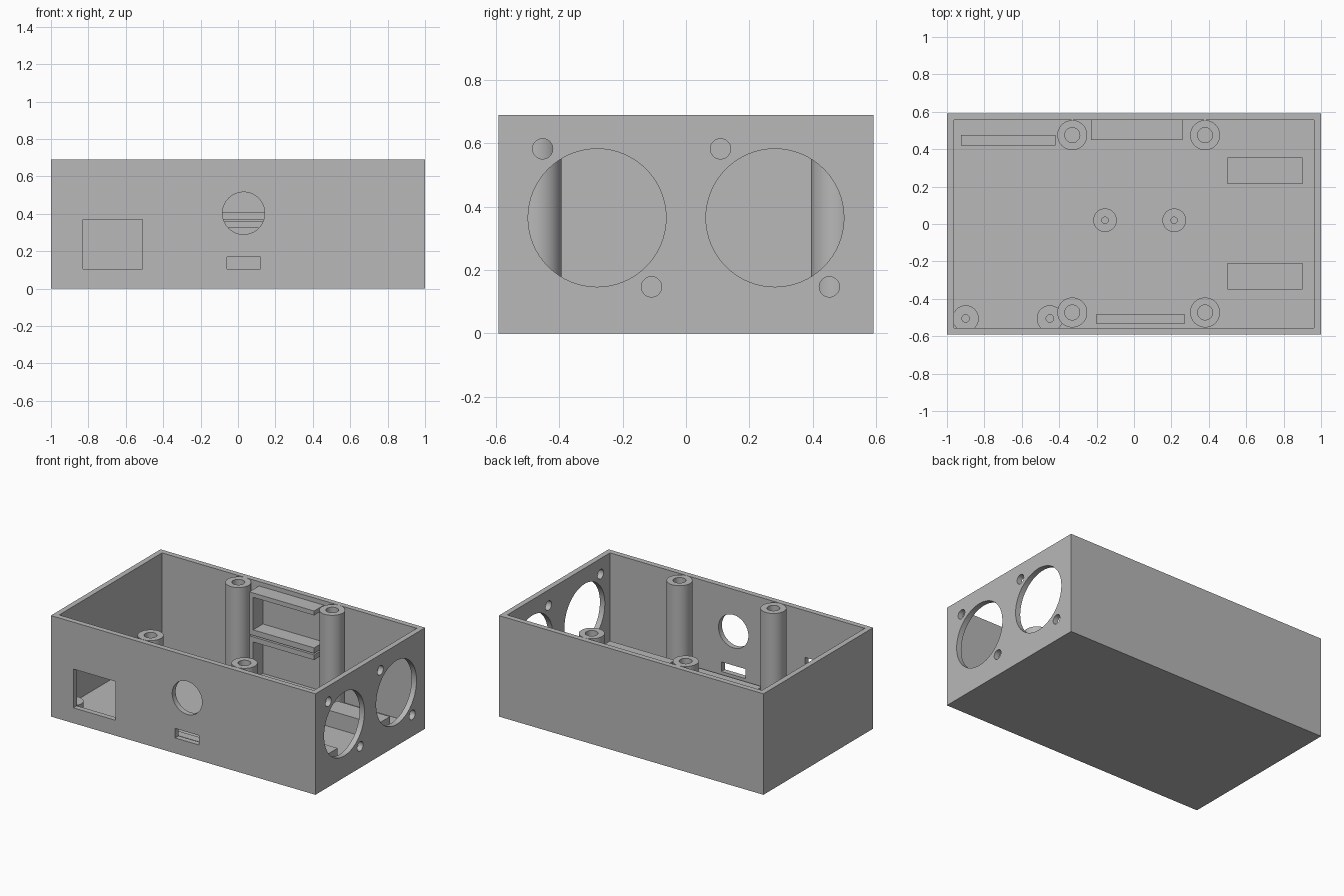
import bpy, bmesh, math
from mathutils import Matrix, Vector

if "Cube" in bpy.data.objects:
    bpy.data.objects.remove(bpy.data.objects["Cube"], do_unlink=True)

grey = bpy.data.materials.new("plain grey")
grey.use_nodes = True
grey.diffuse_color = (0.48, 0.48, 0.48, 1)
grey.node_tree.nodes["Principled BSDF"].inputs["Base Color"].default_value = grey.diffuse_color

HX, HY, H = 1.0, 0.592, 0.69      # outer half sizes and height
WALL, FLOOR = 0.037, 0.035


def finish(bm, name, smooth=False):
    bmesh.ops.recalc_face_normals(bm, faces=bm.faces)
    mesh = bpy.data.meshes.new(name)
    bm.to_mesh(mesh)
    bm.free()
    mesh.materials.append(grey)
    ob = bpy.data.objects.new(name, mesh)
    bpy.context.collection.objects.link(ob)
    if smooth:
        smooth_edges(ob)
    return ob


def smooth_edges(ob):
    bpy.ops.object.select_all(action="DESELECT")
    ob.select_set(True)
    bpy.context.view_layer.objects.active = ob
    bpy.ops.object.shade_smooth_by_angle(angle=math.radians(30))


def box(name, x, y, z):
    bm = bmesh.new()
    bmesh.ops.create_cube(bm, size=1)
    for v in bm.verts:
        v.co = Vector(r[0] if c < 0 else r[1] for c, r in zip(v.co, (x, y, z)))
    return finish(bm, name)


def rod(name, centre, radius, axis):
    bm = bmesh.new()
    turn = Matrix.Rotation(math.pi / 2, 4, axis)
    bmesh.ops.create_cone(bm, cap_ends=True, segments=64, radius1=radius, radius2=radius,
                          depth=0.2, matrix=Matrix.Translation(centre) @ turn)
    return finish(bm, name)


def standoff(name, x, y, radius, bore, top, depth):
    """Round pillar with a blind screw bore, turned from a profile."""
    base = FLOOR / 2
    profile = [(0, base), (radius, base), (radius, top), (bore, top),
               (bore, top - depth), (0, top - depth)]
    bm = bmesh.new()
    verts = [bm.verts.new((r, 0, z)) for r, z in profile]
    edges = [bm.edges.new(pair) for pair in zip(verts, verts[1:])]
    bmesh.ops.spin(bm, geom=verts + edges, cent=(0, 0, 0), axis=(0, 0, 1),
                   angle=math.tau, steps=48)
    bmesh.ops.remove_doubles(bm, verts=bm.verts, dist=1e-4)
    bmesh.ops.translate(bm, verts=bm.verts, vec=(x, y, 0))
    return finish(bm, name, smooth=True)


# open-topped case
case = box("case", (-HX, HX), (-HY, HY), (0, H))
cutters = [box("cavity_cutter", (-HX + WALL, HX - WALL), (-HY + WALL, HY - WALL), (FLOOR, H + 0.2))]

# front wall openings
front = (-HY - 0.05, -HY + 0.05)
cutters += [
    box("window_cutter", (-0.83, -0.51), front, (0.105, 0.37)),
    box("slot_cutter", (-0.06, 0.12), front, (0.105, 0.17)),
    rod("round_cutter", (0.03, -HY, 0.403), 0.113, "X"),
]

# fan openings with two screw holes each
for y in (-0.281, 0.281):
    cutters.append(rod("fan_cutter", (HX, y, 0.365), 0.218, "Y"))
    for s in (-1, 1):
        cutters.append(rod("fan_screw_cutter", (HX, y + s * 0.172, 0.365 - s * 0.218), 0.032, "Y"))

for cutter in cutters:
    mod = case.modifiers.new(cutter.name, "BOOLEAN")
    mod.operation, mod.solver, mod.object = "DIFFERENCE", "EXACT", cutter
bpy.context.view_layer.update()
cut_mesh = bpy.data.meshes.new_from_object(case.evaluated_get(bpy.context.evaluated_depsgraph_get()))
case.modifiers.clear()
case.data = cut_mesh
for cutter in cutters:
    bpy.data.objects.remove(cutter, do_unlink=True)
smooth_edges(case)

# tall lid posts
for x in (-0.33, 0.38):
    for y in (-0.473, 0.475):
        standoff("lid_post", x, y, 0.08, 0.04, H, 0.3)

# short board standoffs
for x in (-0.155, 0.215):
    standoff("centre_standoff", x, 0.02, 0.063, 0.017, 0.1, 0.06)
for x in (-0.9, -0.45):
    standoff("front_standoff", x, -0.505, 0.07, 0.02, 0.1, 0.06)

# floor ribs and fan rests
base = FLOOR / 2
for y in (-0.28, 0.285):
    box("fan_rest", (0.5, 0.9), (y - 0.071, y + 0.071), (base, 0.146))
box("front_rib", (-0.2, 0.27), (-0.535, -0.48), (base, 0.095))
box("back_rib", (-0.925, -0.42), (0.42, 0.477), (base, 0.075))

# two stacked holders on the back wall, open at the front and one end
depth = (0.45, HY - WALL / 2)
for name, low, low_top, high, high_top in (("lower", base, 0.07, 0.325, 0.36),
                                           ("upper", 0.37, 0.408, 0.63, 0.66)):
    box(name + "_holder_base", (-0.23, 0.26), depth, (low, low_top))
    box(name + "_holder_top", (-0.23, 0.26), depth, (high, high_top))
    box(name + "_holder_side", (-0.23, -0.2), depth, (low_top, high))
